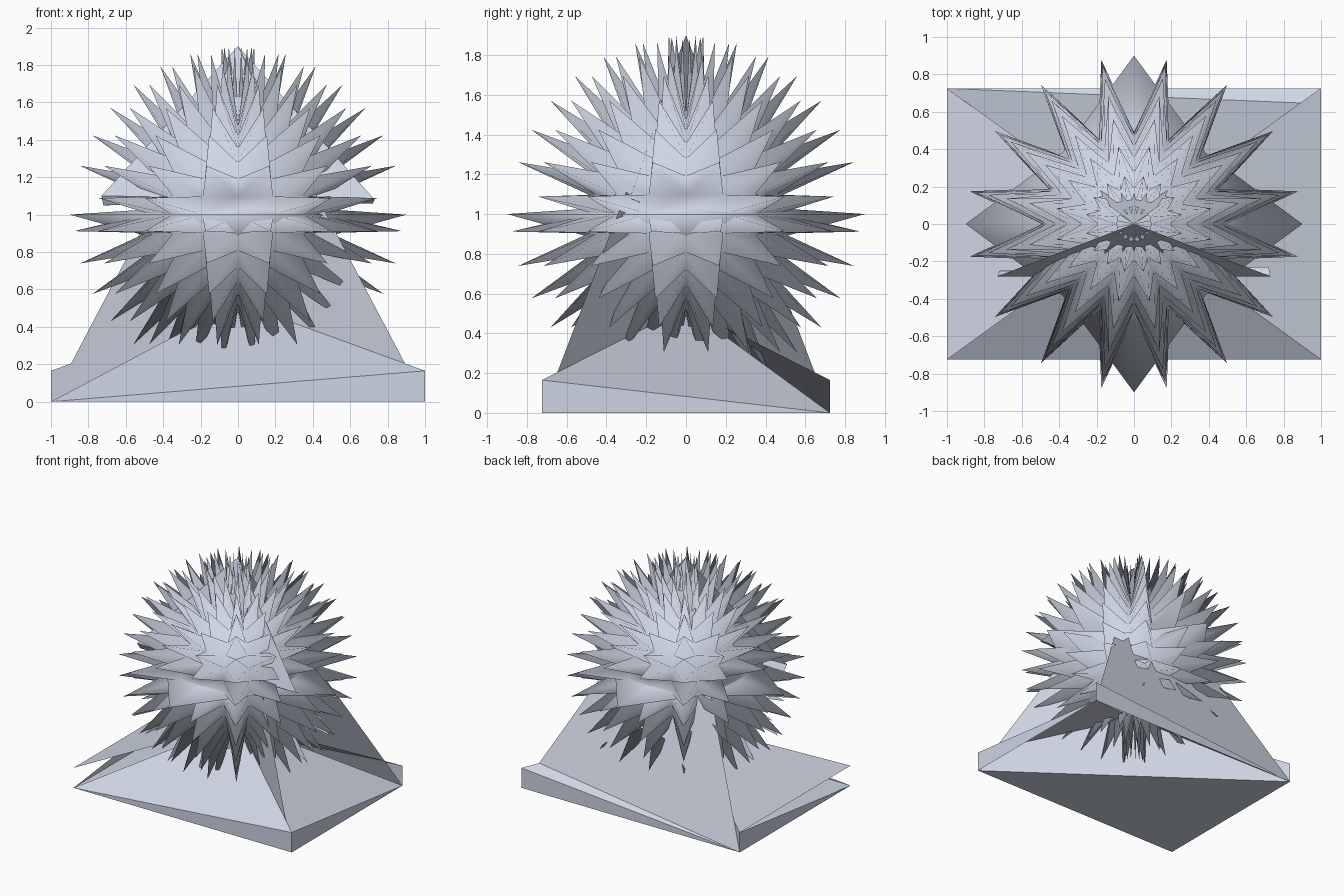
import bpy, bmesh
from math import sin, cos, pi
from mathutils import Vector

if "Cube" in bpy.data.objects:
    bpy.data.objects.remove(bpy.data.objects["Cube"])

# Cool grey used on all parts
mat = bpy.data.materials.new("cool_grey")
mat.diffuse_color = (0.62, 0.67, 0.77, 1)
mat.use_nodes = True
mat.node_tree.nodes["Principled BSDF"].inputs["Base Color"].default_value = mat.diffuse_color


def add_object(name, bm, smooth):
    for f in bm.faces:
        f.smooth = smooth
    me = bpy.data.meshes.new(name)
    bm.to_mesh(me)
    bm.free()
    me.materials.append(mat)
    bpy.context.collection.objects.link(bpy.data.objects.new(name, me))


def sheet_object(name, verts, faces, smooth=False):
    bm = bmesh.new()
    vs = [bm.verts.new(v) for v in verts]
    for f in faces:
        bm.faces.new([vs[i] for i in f])
    add_object(name, bm, smooth)


# Spiked ball: the facets of a 16 x 16 sphere are raised to points
CENTRE, CORE, TIP = Vector((0, 0, 1)), 0.5, 0.9
N = 16


def on_sphere(lat, lon, r):
    return CENTRE + r * Vector((cos(lat) * cos(lon), cos(lat) * sin(lon), sin(lat)))


bm = bmesh.new()
for row in range(N):
    lat0, lat1 = -pi / 2 + pi * row / N, -pi / 2 + pi * (row + 1) / N
    for col in range(N):
        lon0, lon1 = 2 * pi * col / N, 2 * pi * (col + 1) / N
        base = [bm.verts.new(on_sphere(la, lo, CORE)) for la, lo in
                ((lat0, lon0), (lat0, lon1), (lat1, lon1), (lat1, lon0))]
        # just above the middle the star's arms replace the spikes beside each axis
        if row == N // 2 and col % 4 in (0, 3):
            bm.faces.new(base)
            continue
        tip = bm.verts.new(on_sphere((lat0 + lat1) / 2, (lon0 + lon1) / 2, TIP))
        for i in range(4):
            bm.faces.new((base[i], base[(i + 1) % 4], tip))
bmesh.ops.remove_doubles(bm, verts=bm.verts, dist=0.0005)
bmesh.ops.dissolve_degenerate(bm, edges=bm.edges, dist=0.0005)
bmesh.ops.recalc_face_normals(bm, faces=bm.faces)
add_object("spiked_ball", bm, True)

# Folded base: low corners 0-3, raised corners 4-7, central peak 8
X, Y, H = 1.0, 0.725, 0.165
corners = [(-X, -Y), (X, -Y), (X, Y), (-X, Y)]
base_verts = [(x, y, z) for z in (0, H) for x, y in corners] + [(0, 0, 0.53)]
sheet_object("folded_base", base_verts, [
    (0, 1, 5), (0, 5, 8),       # front
    (1, 2, 5), (5, 2, 8),       # right
    (2, 3, 6), (6, 3, 8),       # back
    (3, 0, 7), (7, 4, 8), (3, 7, 8),   # left, with an open wedge
    (0, 3, 1)])                 # half of the underside

# Tall sheets leaning from the base corners to the top point
sheet_object("tall_sheets", [(0, 0, 1.9), (X, Y, 0), (-X, Y, 0), (X, -Y, 0)],
             [(0, 1, 2), (0, 2, 3)])

# Front triangular sheet with a thin folded lip
sheet_object("front_sheet",
             [(0, 0, 1.9), (-0.73, -0.28, 1.10), (0.73, -0.28, 1.08),
              (-0.72, -0.25, 1.05), (0.72, -0.23, 1.06)],
             [(0, 1, 2), (1, 3, 2), (3, 4, 2)])

# Four-pointed star through the middle of the ball
star = []
for i in range(8):
    r = 0.54 if i % 2 else 0.9
    star.append((r * cos(i * pi / 4), r * sin(i * pi / 4), 1.0))
star += [(0, 0, 1.06), (0, 0, 0.75)]
faces = []
for i in range(8):
    j = (i + 1) % 8
    faces += [(i, j, 8), (j, i, 9)]
sheet_object("middle_star", star, faces, True)
